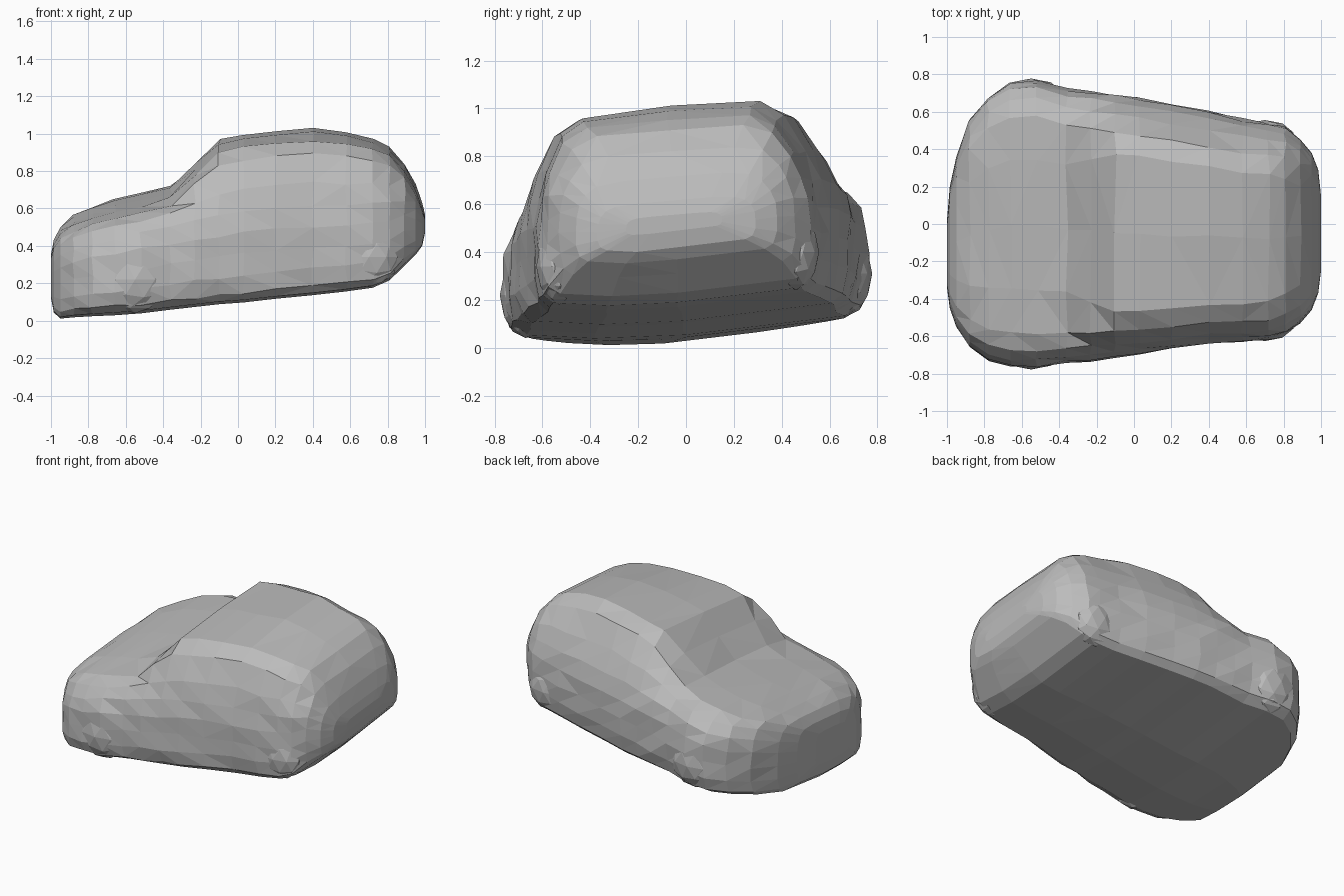
import bpy, bmesh, math, random
from mathutils import Vector

if "Cube" in bpy.data.objects:
    bpy.data.objects.remove(bpy.data.objects["Cube"])
random.seed(4)

grey = bpy.data.materials.new("plain grey")
grey.use_nodes = True
colour = (0.5, 0.5, 0.5, 1)
grey.diffuse_color = colour
grey.node_tree.nodes["Principled BSDF"].inputs["Base Color"].default_value = colour

# half cross-sections: (width fraction, height fraction) from floor to top
LOW = [(0, 0), (.5, 0), (.87, .0), (.96, .06), (1, .22), (1, .42), (.99, .62),
       (.95, .78), (.88, .9), (.76, .97), (.45, 1), (0, 1)]
CABIN = [(0, 0), (.5, 0), (.9, .0), (.97, .04), (1, .16), (1, .3), (.99, .44),
         (.95, .58), (.88, .73), (.76, .91), (.6, .985), (0, 1)]

# stations: x, floor, top, right edge, left edge, cabin share
STATIONS = [
    (-1.0, .12, .36, -.34, .02, 0), (-.985, .04, .43, -.45, .2, 0),
    (-.95, .005, .49, -.55, .36, 0), (-.88, .01, .54, -.66, .55, 0),
    (-.78, .015, .575, -.73, .68, 0), (-.66, .02, .61, -.76, .76, 0),
    (-.52, .03, .645, -.765, .765, 0), (-.36, .05, .69, -.745, .72, .1),
    (-.23, .065, .82, -.73, .705, .6), (-.1, .08, .945, -.715, .69, 1),
    (.03, .09, .98, -.695, .675, 1), (.2, .11, 1.0, -.67, .64, 1),
    (.4, .13, 1.01, -.64, .6, 1), (.58, .15, .99, -.63, .56, 1),
    (.72, .17, .965, -.615, .54, .9), (.81, .21, .92, -.585, .52, .75),
    (.89, .29, .83, -.53, .46, .5), (.95, .35, .72, -.46, .38, .3),
    (.985, .4, .62, -.37, .29, .1), (1.0, .47, .56, -.25, .15, 0)]


def section(x, floor, top, right, left, cabin):
    """Closed ring of points, leaning slightly to the right side."""
    half = [(a[0] * (1 - cabin) + b[0] * cabin, a[1] * (1 - cabin) + b[1] * cabin)
            for a, b in zip(LOW, CABIN)]
    ring = half + [(-w, h) for w, h in half[-2:0:-1]]
    mid, wide = (left + right) / 2, (left - right) / 2
    points = []
    for w, h in ring:
        z = floor + h * (top - floor)
        y = mid + w * wide - .1 * max(0, z - .55)
        low_tilt = .12 * max(0, y + .2) + .05 * max(0, -y - .2)
        z += (1 - h) * low_tilt + h * .085 * y
        points.append(Vector((x, y, z)))
    return points


def finish(bm, name):
    bmesh.ops.recalc_face_normals(bm, faces=bm.faces)
    mesh = bpy.data.meshes.new(name)
    bm.to_mesh(mesh)
    bm.free()
    mesh.materials.append(grey)
    obj = bpy.data.objects.new(name, mesh)
    bpy.context.collection.objects.link(obj)
    return obj


# car body: loft through the stations, with slightly dented facets
bm = bmesh.new()
rings = []
for s in STATIONS:
    ring = []
    for i, p in enumerate(section(*s)):
        dent = .008 if 3 < i < 20 and abs(s[0]) < .95 else 0
        p += Vector([random.uniform(-dent, dent) for _ in range(3)])
        ring.append(bm.verts.new(p))
    rings.append(ring)
for a, b in zip(rings, rings[1:]):
    n = len(a)
    for i in range(n):
        j = (i + 1) % n
        bm.faces.new((a[i], a[j], b[j], b[i]))
bm.faces.new(rings[0])
bm.faces.new(rings[-1])
bmesh.ops.triangulate(bm, faces=bm.faces)
finish(bm, "car_body")

# wheel lumps, barely standing out of the body
for name, x, y, z, r in [("front_right_wheel", -.55, -.67, .22, .18),
                         ("front_left_wheel", -.55, .67, .31, .18),
                         ("rear_right_wheel", .7, -.53, .34, .16),
                         ("rear_left_wheel", .7, .46, .4, .16)]:
    bm = bmesh.new()
    bmesh.ops.create_icosphere(bm, subdivisions=2, radius=r)
    obj = finish(bm, name)
    obj.scale.y = .6
    obj.location = (x, y, z)
